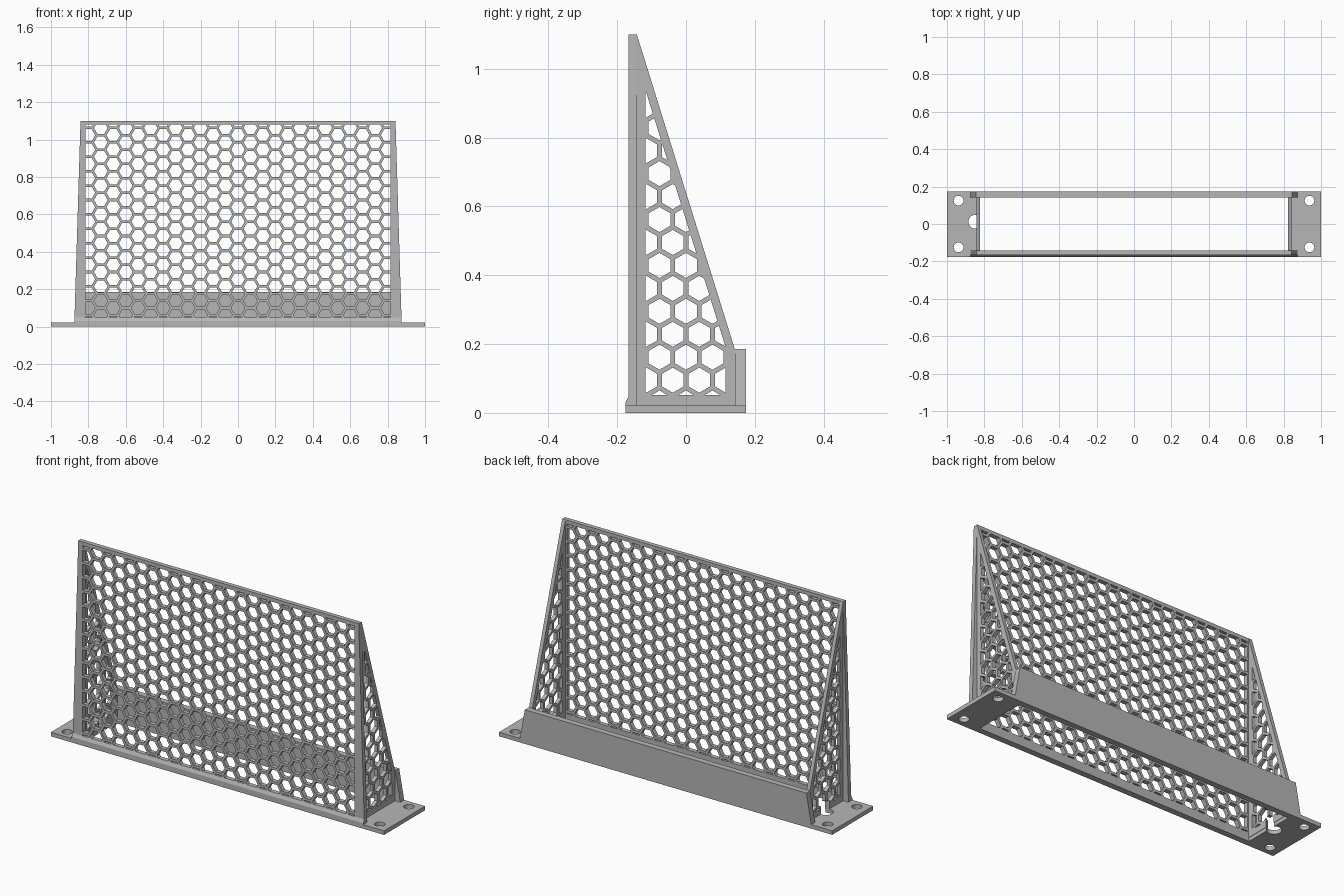
import bpy, bmesh, math
from mathutils import Vector

cube = bpy.data.objects.get("Cube")
if cube:
    bpy.data.objects.remove(cube, do_unlink=True)

grey = bpy.data.materials.new("plain grey")
grey.use_nodes = True
GREY = (0.47, 0.47, 0.47, 1)
grey.diffuse_color = GREY
grey.node_tree.nodes["Principled BSDF"].inputs["Base Color"].default_value = GREY

PITCH = 0.077            # distance between neighbouring cells
CELL_R = 0.0365          # corner radius of a hexagonal hole
MID_Z = 0.562            # lattice centre height
FRONT_Y, BACK_Y = -0.176, 0.175


def clip(poly, limits):
    """Keep the part of a polygon where a*x + b*y <= d for every limit."""
    for a, b, d in limits:
        out = []
        for p, q in zip(poly, poly[1:] + poly[:1]):
            dp, dq = a * p[0] + b * p[1] - d, a * q[0] + b * q[1] - d
            if dp <= 0:
                out.append(p)
            if dp * dq < 0:
                t = dp / (dp - dq)
                out.append((p[0] + t * (q[0] - p[0]), p[1] + t * (q[1] - p[1])))
        poly = out
    return poly


def area(poly):
    return abs(sum(p[0] * q[1] - q[0] * p[1]
                   for p, q in zip(poly, poly[1:] + poly[:1]))) / 2


def ngon(cx, cy, r, n, turn=0.0):
    return [(cx + r * math.cos(turn + math.tau * i / n),
             cy + r * math.sin(turn + math.tau * i / n)) for i in range(n)]


def honeycomb(limits, upright):
    """Hexagonal holes cut to a region; upright hexagons have a corner on top."""
    holes = []
    for row in range(-14, 15):
        for col in range(-14, 15):
            along = (col + 0.5 * (row % 2)) * PITCH
            across = row * PITCH * math.sqrt(3) / 2
            if upright:
                cell = ngon(along, MID_Z + across, CELL_R, 6, math.pi / 2)
            else:
                cell = ngon(across, MID_Z + along, CELL_R, 6)
            cell = clip(cell, limits)
            if len(cell) > 2 and area(cell) > 0.00004:
                holes.append(cell)
    return holes


def plate(name, loops, thickness, location=(0, 0, 0), rotation=(0, 0, 0)):
    """Extrude an outline with holes into a flat-shaded plate."""
    curve = bpy.data.curves.new(name, "CURVE")
    curve.dimensions = "2D"
    curve.fill_mode = "BOTH"
    curve.extrude = thickness / 2
    for loop in loops:
        spline = curve.splines.new("POLY")
        spline.points.add(len(loop) - 1)
        for point, (x, y) in zip(spline.points, loop):
            point.co = (x, y, 0, 1)
        spline.use_cyclic_u = True
    temp = bpy.data.objects.new(name + " outline", curve)
    bpy.context.collection.objects.link(temp)
    mesh = bpy.data.meshes.new_from_object(
        temp.evaluated_get(bpy.context.evaluated_depsgraph_get()))
    bpy.data.objects.remove(temp, do_unlink=True)
    bpy.data.curves.remove(curve)
    bm = bmesh.new()
    bm.from_mesh(mesh)
    bmesh.ops.remove_doubles(bm, verts=bm.verts, dist=0.00005)
    bmesh.ops.recalc_face_normals(bm, faces=bm.faces)
    for face in bm.faces:
        face.smooth = False
    bm.to_mesh(mesh)
    bm.free()
    mesh.name = name
    mesh.materials.clear()
    mesh.materials.append(grey)
    obj = bpy.data.objects.new(name, mesh)
    obj.location, obj.rotation_euler = location, rotation
    bpy.context.collection.objects.link(obj)
    return obj


def rect(x0, y0, x1, y1):
    return [(x0, y0), (x1, y0), (x1, y1), (x0, y1)]


FACING_FRONT = (math.pi / 2, 0, 0)
FACING_SIDE = (math.pi / 2, 0, math.pi / 2)

# Base flange with central opening and four screw holes
screw_holes = [ngon(sx * 0.938, sy * 0.125, 0.026, 32)
               for sx in (-1, 1) for sy in (-1, 1)]
base = plate("base_flange",
             [rect(-1, FRONT_Y, 1, BACK_Y), rect(-0.825, -0.143, 0.825, 0.143)]
             + screw_holes, 0.022, (0, 0, 0.011))

# Perforated front panel, flaring outward towards the base
front_limits = [(-1, 0, 0.815), (1, 0, 0.815), (0, -1, -0.048), (0, 1, 1.08)]
plate("front_panel",
      [[(-0.875, 0.02), (0.875, 0.02), (0.842, 1.1), (-0.842, 1.1)]]
      + honeycomb(front_limits, False),
      0.024, (0, -0.155, 0), FACING_FRONT)

# Sloped fillet along the foot of the front panel
plate("front_fillet",
      [[(FRONT_Y, 0.02), (-0.16, 0.02), (-0.16, 0.048), (-0.167, 0.048),
        (FRONT_Y, 0.03)]],
      1.75, (0, 0, 0), FACING_SIDE)

# Low solid back wall
plate("back_wall",
      [[(-0.875, 0.02), (0.875, 0.02), (0.845, 0.185), (-0.845, 0.185)]],
      0.033, (0, 0.1585, 0), FACING_FRONT)

# Perforated triangular side panels
top, low = Vector((-0.143, 1.1)), Vector((0.142, 0.185))
slope = Vector((top.y - low.y, low.x - top.x)).normalized()
side_limits = [(-1, 0, 0.118), (1, 0, 0.115), (0, -1, -0.052),
               (slope.x, slope.y, slope.dot(top) - 0.024)]
side_outline = [(-0.15, 0.02), (0.145, 0.02), (0.145, 0.185), tuple(low),
                tuple(top), (-0.15, 1.1)]
sides = {}
for name, sign in (("left_side_panel", 1), ("right_side_panel", -1)):
    sides[name] = plate(name, [side_outline] + honeycomb(side_limits, True),
                        0.02, (sign * 0.833, 0, 0), FACING_SIDE)

# Round cable opening through the base and foot of the right side panel
cutter = plate("cable_opening_cutter", [ngon(-0.848, 0.012, 0.037, 32)],
               0.2, (0, 0, -0.025))
cutter.hide_render = True
for obj in (base, sides["right_side_panel"]):
    cut = obj.modifiers.new("cable opening", "BOOLEAN")
    cut.operation = "DIFFERENCE"
    cut.solver = "EXACT"
    cut.object = cutter
bpy.context.view_layer.update()
graph = bpy.context.evaluated_depsgraph_get()
for obj in (base, sides["right_side_panel"]):
    result = bpy.data.meshes.new_from_object(obj.evaluated_get(graph))
    obj.modifiers.clear()
    obj.data = result
bpy.data.objects.remove(cutter, do_unlink=True)
